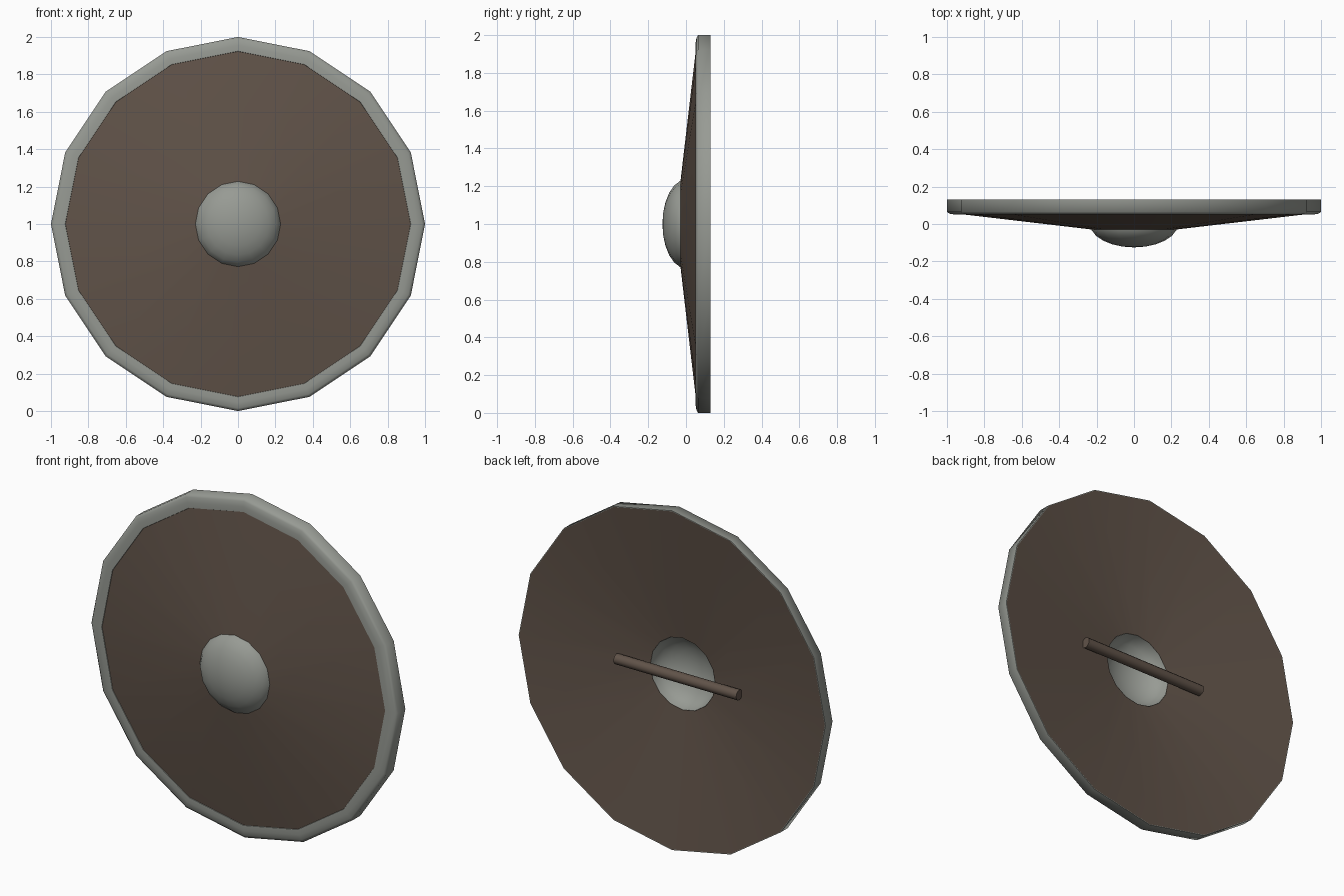
import bpy, bmesh, math

if "Cube" in bpy.data.objects:
    bpy.data.objects.remove(bpy.data.objects["Cube"])

SIDES = 16
CENTRE_Z = 1.0


def material(name, rgb):
    m = bpy.data.materials.new(name)
    m.diffuse_color = (*rgb, 1)
    m.use_nodes = True
    m.node_tree.nodes["Principled BSDF"].inputs["Base Color"].default_value = m.diffuse_color
    return m


wood = material("brown_wood", (0.118, 0.086, 0.066))
metal = material("grey_metal", (0.31, 0.325, 0.295))


def finish(name, bm, mat, angle):
    bmesh.ops.remove_doubles(bm, verts=bm.verts, dist=0.0005)
    bmesh.ops.recalc_face_normals(bm, faces=bm.faces)
    me = bpy.data.meshes.new(name)
    bm.to_mesh(me)
    bm.free()
    me.materials.append(mat)
    ob = bpy.data.objects.new(name, me)
    bpy.context.collection.objects.link(ob)
    ob.location.z = CENTRE_Z
    bpy.context.view_layer.objects.active = ob
    ob.select_set(True)
    bpy.ops.object.shade_smooth_by_angle(angle=math.radians(angle))
    ob.select_set(False)
    return ob


def revolve(name, profile, mat, angle=35):
    """Turn a closed (radius, y) profile round the y axis."""
    bm = bmesh.new()
    rings = []
    for i in range(SIDES):
        a = 2 * math.pi * i / SIDES
        rings.append([bm.verts.new((r * math.cos(a), y, r * math.sin(a))) for r, y in profile])
    n = len(profile)
    for i in range(SIDES):
        p, q = rings[i], rings[(i + 1) % SIDES]
        for j in range(n):
            k = (j + 1) % n
            if profile[j][0] == 0 and profile[k][0] == 0:
                continue
            bm.faces.new((p[j], p[k], q[k], q[j]))
    return finish(name, bm, mat, angle)


# Shallow cone of wood with a central hole behind the boss
revolve("shield_board", [(0.212, -0.031), (0.92, 0.052), (0.994, 0.064),
                         (0.996, 0.13), (0.212, 0.03)], wood)

# Metal band round the edge
revolve("rim", [(0.92, 0.058), (0.924, 0.05), (0.955, 0.05), (0.985, 0.055), (1.0, 0.064),
                (1.0, 0.13), (0.996, 0.13), (0.97, 0.07)], metal, 60)

# Hollow domed boss: outer curve, then inner curve back to the axis
STEPS = 6
outer = [(0.235 * math.sin(t), -0.125 * math.cos(t))
         for t in (math.pi / 2 * i / STEPS for i in range(STEPS + 1))]
inner = [(0.211 * math.sin(t), 0.03 - 0.13 * math.cos(t))
         for t in (math.pi / 2 * i / STEPS for i in range(STEPS, -1, -1))]
outer[0] = (0, -0.125)
inner[-1] = (0, -0.10)
revolve("boss", outer + inner, metal, 50)

# Grip bar across the back
bm = bmesh.new()
bmesh.ops.create_cone(bm, cap_ends=True, segments=12, radius1=0.03, radius2=0.03, depth=0.8)
grip = finish("grip", bm, wood, 35)
grip.location = (0, 0.075, CENTRE_Z)
grip.rotation_euler = (0, math.pi / 2, 0)
